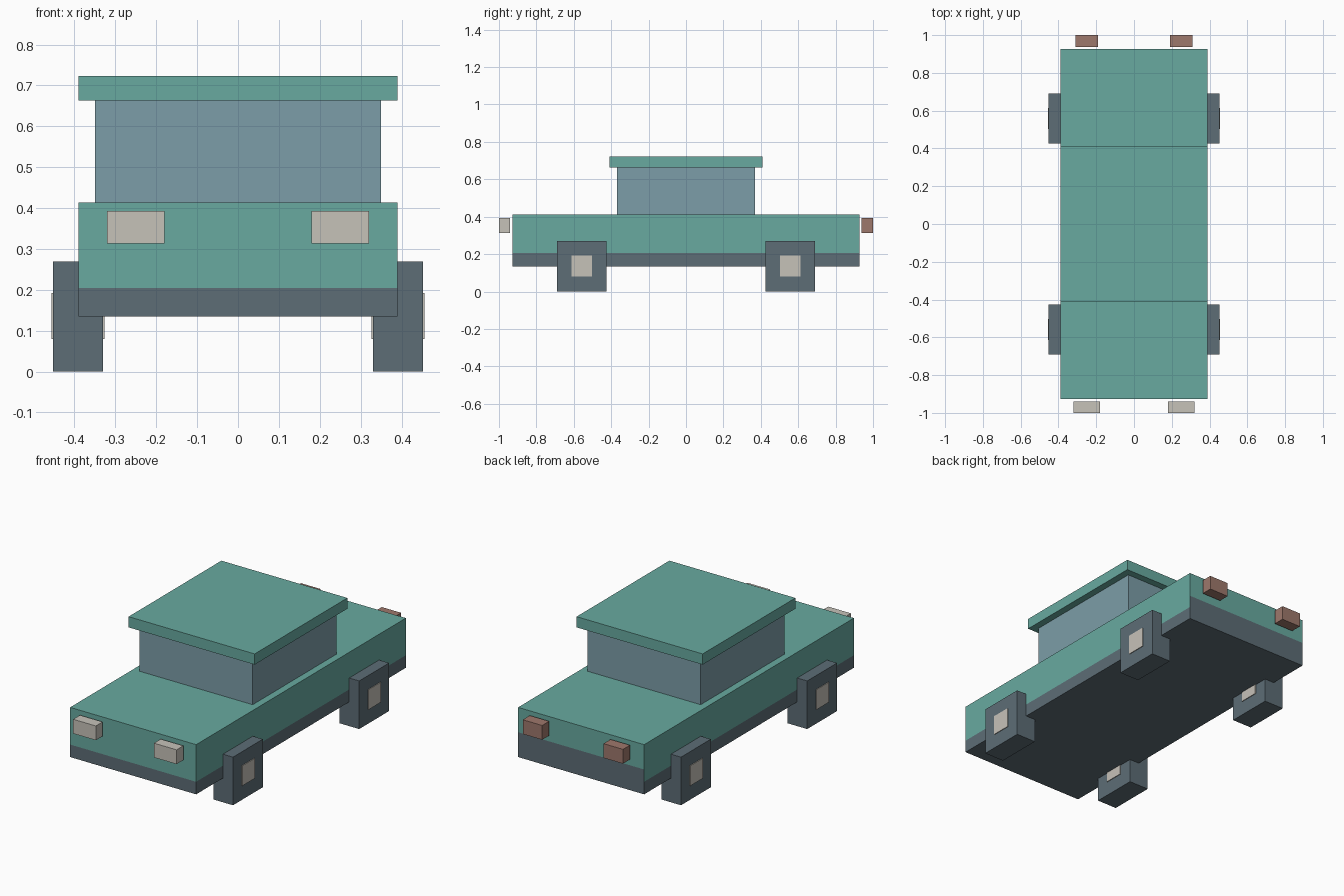
import bpy
import bmesh

default = bpy.data.objects.get("Cube")
if default:
    bpy.data.objects.remove(default, do_unlink=True)


def material(name, rgb):
    """Flat material from display colour values, stored as linear."""
    linear = [((c / 255 + 0.055) / 1.055) ** 2.4 for c in rgb]
    mat = bpy.data.materials.new(name)
    mat.use_nodes = True
    mat.diffuse_color = (*linear, 1)
    mat.node_tree.nodes["Principled BSDF"].inputs["Base Color"].default_value = (*linear, 1)
    return mat


teal = material("teal paint", (104, 170, 160))
slate = material("dark slate", (93, 109, 118))
glass = material("blue grey glass", (124, 157, 168))
cream = material("cream", (198, 194, 185))
brick = material("dull red", (158, 120, 108))


def block(name, xs, ys, zs, *mats):
    """Axis-aligned block between the given limits."""
    bm = bmesh.new()
    bmesh.ops.create_cube(bm, size=1)
    for v in bm.verts:
        v.co = [lim[0] if c < 0 else lim[1] for c, lim in zip(v.co, (xs, ys, zs))]
    mesh = bpy.data.meshes.new(name)
    bm.to_mesh(mesh)
    bm.free()
    for mat in mats:
        mesh.materials.append(mat)
    obj = bpy.data.objects.new(name, mesh)
    bpy.context.collection.objects.link(obj)
    return obj


# Body: one block cut into bands, dark sill below, higher on the tail
SILL, TAIL_SILL = 0.205, 0.274
body = block("body", (-0.39, 0.39), (-0.927, 0.927), (0.135, 0.413), teal, slate)
bm = bmesh.new()
bm.from_mesh(body.data)
for height in (SILL, TAIL_SILL):
    bmesh.ops.bisect_plane(bm, geom=bm.verts[:] + bm.edges[:] + bm.faces[:],
                           plane_co=(0, 0, height), plane_no=(0, 0, 1))
bm.normal_update()
for face in bm.faces:
    limit = TAIL_SILL if face.normal.y > 0.5 else SILL
    face.material_index = int(face.calc_center_median().z < limit)
bm.to_mesh(body.data)
bm.free()

# Cabin and overhanging roof
block("cabin", (-0.35, 0.35), (-0.37, 0.37), (0.413, 0.663), glass)
block("roof", (-0.39, 0.39), (-0.41, 0.41), (0.663, 0.723), teal)

# Wheels, hubs and lights on both sides
for side, s in (("left", 1), ("right", -1)):
    def span(a, b):
        return sorted((s * a, s * b))

    for end, y in (("front", -0.558), ("rear", 0.558)):
        block(f"{end}_{side}_wheel", span(0.33, 0.452), (y - 0.132, y + 0.132), (0, 0.269), slate)
        block(f"{end}_{side}_hub", span(0.326, 0.456), (y - 0.055, y + 0.055), (0.08, 0.192), cream)
    block(f"{side}_headlight", span(0.18, 0.32), (-1, -0.94), (0.313, 0.393), cream)
    block(f"{side}_tail_light", span(0.19, 0.31), (0.938, 1), (0.313, 0.393), brick)
